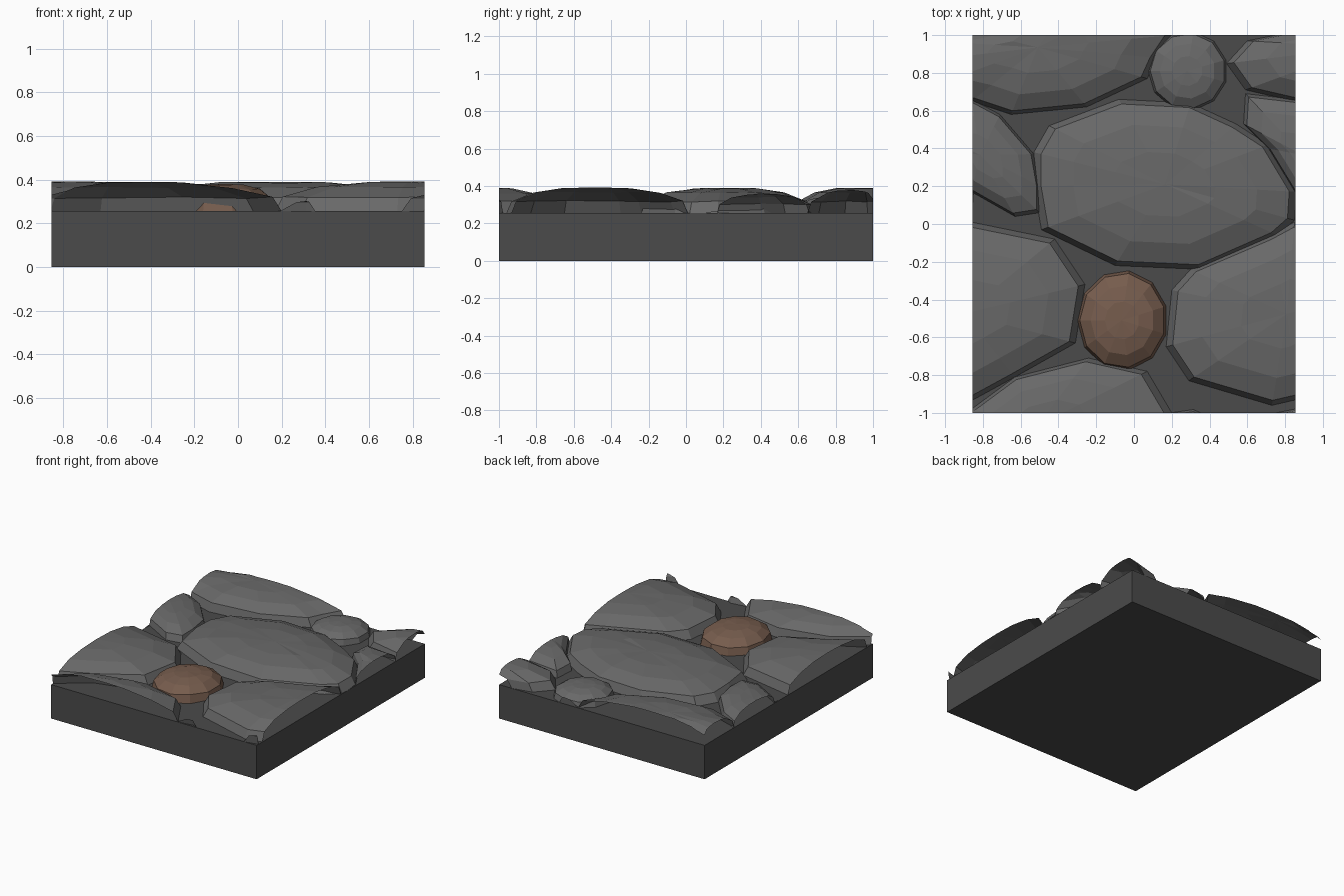
import bpy, bmesh, math, random
from mathutils import Vector

if "Cube" in bpy.data.objects:
    bpy.data.objects.remove(bpy.data.objects["Cube"])

HX, HY, FLOOR = 0.855, 1.0, 0.255
STONE = (0.14, 0.14, 0.14, 1)
SLAB = (0.07, 0.07, 0.07, 1)
BROWN = (0.18, 0.107, 0.074, 1)


def finish(bm, name, color):
    mesh = bpy.data.meshes.new(name)
    bm.to_mesh(mesh)
    bm.free()
    ob = bpy.data.objects.new(name, mesh)
    bpy.context.collection.objects.link(ob)
    mat = bpy.data.materials.new(name + "_colour")
    mat.diffuse_color = color
    mat.use_nodes = True
    mat.node_tree.nodes["Principled BSDF"].inputs["Base Color"].default_value = mat.diffuse_color
    mesh.materials.append(mat)


def stone(name, outline, top, color=STONE):
    """Faceted dome over a counter-clockwise outline, wrapped across the tile and cut at its borders."""
    xs, ys = [p[0] for p in outline], [p[1] for p in outline]
    cx, cy = (min(xs) + max(xs)) / 2, (min(ys) + max(ys)) / 2
    rise, n = top - FLOOR, len(outline)
    # (scale, height fraction) of each ring: foot, skirt, shoulder, crown
    rings = [(1, 0), (0.945, 0.46), (0.7, 0.81), (0.38, 0.965)]
    bm = bmesh.new()
    for ix in (-1, 0, 1):
        for iy in (-1, 0, 1):
            ox, oy = ix * 2 * HX, iy * 2 * HY
            rnd = random.Random(7)
            loops = []
            for s, h in rings:
                wob = 0.03 if h > 0 else 0
                loops.append([bm.verts.new((cx + (x - cx) * s + ox, cy + (y - cy) * s + oy,
                                            FLOOR + rise * (h + rnd.uniform(-wob, wob))))
                              for x, y in outline])
            for a, b in zip(loops, loops[1:]):
                for i in range(n):
                    j = (i + 1) % n
                    bm.faces.new((a[i], a[j], b[j], b[i]))
            tip = bm.verts.new((cx + ox, cy + oy, top))
            for i in range(n):
                bm.faces.new((loops[-1][i], loops[-1][(i + 1) % n], tip))
    # trim to the slab's footprint
    for co in ((HX, 0, 0), (-HX, 0, 0), (0, HY, 0), (0, -HY, 0)):
        bmesh.ops.bisect_plane(bm, geom=bm.verts[:] + bm.edges[:] + bm.faces[:],
                               plane_co=co, plane_no=Vector(co).normalized(), clear_outer=True)
    finish(bm, name, color)


def oval(cx, cy, rx, ry, n):
    return [(cx + rx * math.cos(math.tau * (i + 0.5) / n),
             cy + ry * math.sin(math.tau * (i + 0.5) / n)) for i in range(n)]


# base slab
bm = bmesh.new()
bmesh.ops.create_cube(bm, size=1)
for v in bm.verts:
    v.co = (v.co.x * 2 * HX, v.co.y * 2 * HY, (v.co.z + 0.5) * FLOOR)
finish(bm, "base_slab", SLAB)

# large stones
stone("middle_stone", [(0.86, 0.17), (0.71, 0.42), (0.54, 0.53), (0.3, 0.64), (-0.08, 0.66),
                       (-0.45, 0.52), (-0.53, 0.38), (-0.53, 0.2), (-0.49, -0.03),
                       (-0.1, -0.22), (0.35, -0.24), (0.76, -0.06), (0.85, 0.02)], 0.39)
stone("back_stone", [(-1.22, 0.85), (-1.12, 0.71), (-0.86, 0.65), (-0.65, 0.58), (-0.25, 0.62),
                     (0.07, 0.77), (0.12, 0.88), (0.2, 1.0), (0.07, 1.22), (-0.24, 1.29),
                     (-0.63, 1.19), (-0.86, 1.02), (-1.11, 0.97)], 0.39)
stone("side_stone", [(1.29, -0.08), (0.85, 0.01), (0.72, -0.06), (0.3, -0.24), (0.2, -0.35),
                     (0.17, -0.65), (0.29, -0.83), (0.73, -0.96), (0.86, -0.93), (1.08, -0.81),
                     (1.4, -0.63), (1.45, -0.32)], 0.392)

# smaller stones
stone("left_stone", [(-0.86, 0.66), (-1.12, 0.69), (-1.13, 0.53), (-1.0, 0.4), (-0.86, 0.17),
                     (-0.63, 0.04), (-0.5, 0.06), (-0.5, 0.2), (-0.53, 0.37), (-0.71, 0.58)], 0.36)
stone("round_stone", oval(0.285, 0.81, 0.21, 0.21, 11), 0.345)
stone("brown_stone", oval(-0.06, -0.51, 0.24, 0.265, 11), 0.38, BROWN)
